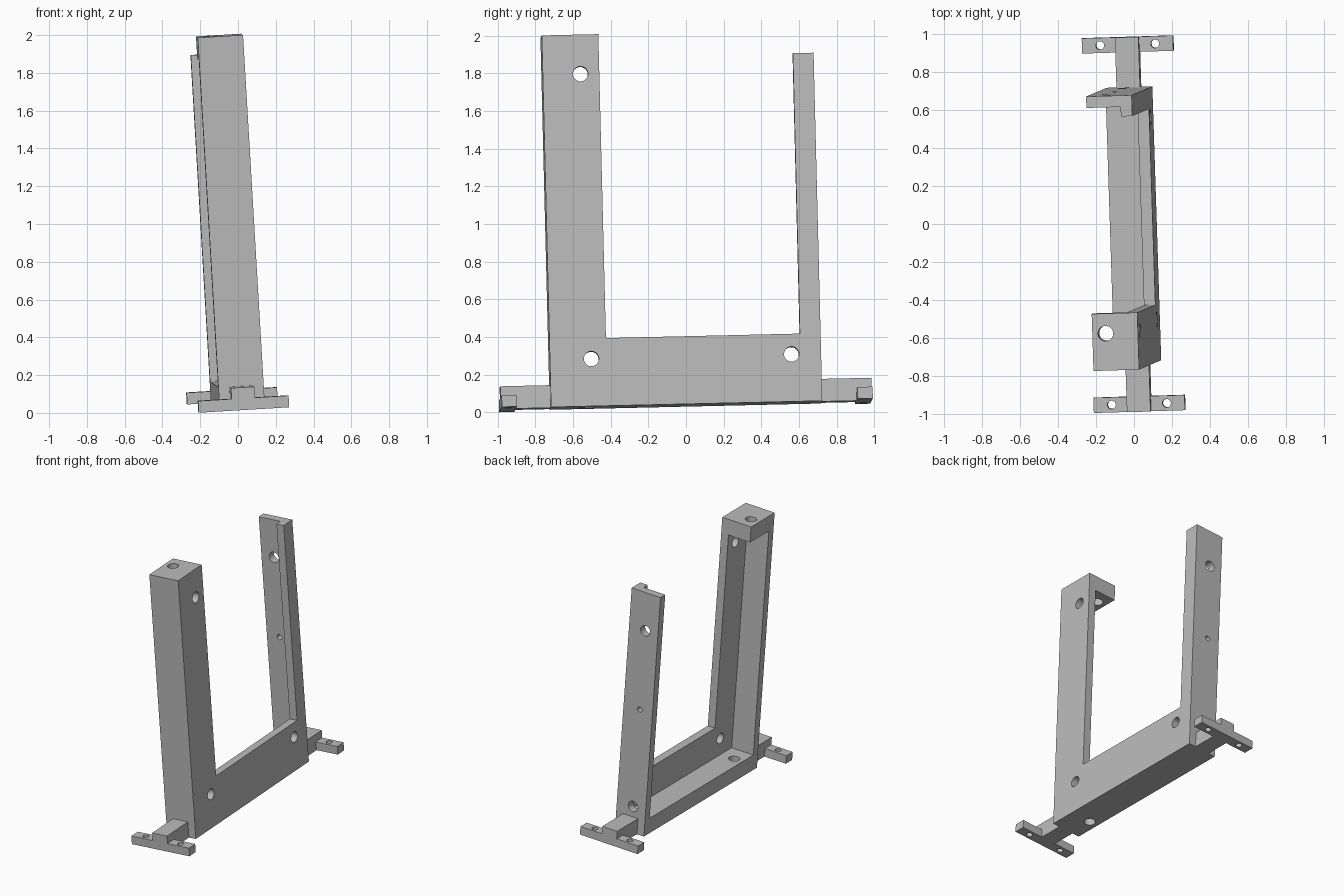
import bpy, bmesh
from math import pi
from mathutils import Matrix, Vector

cube = bpy.data.objects.get("Cube")
if cube:
    bpy.data.objects.remove(cube, do_unlink=True)

grey = bpy.data.materials.new("plain grey")
grey.use_nodes = True
COLOUR = (0.5, 0.5, 0.5, 1)
grey.diffuse_color = COLOUR
grey.node_tree.nodes["Principled BSDF"].inputs["Base Color"].default_value = COLOUR

# Slight lean of the whole bracket
up = Vector((-0.059, -0.025, 1)).normalized()
side = Vector((1, 0.031, 0.06))
side = (side - up * side.dot(up)).normalized()
back = up.cross(side)
lean = Matrix((side, back, up)).transposed().to_4x4()
lean.translation = (0, 0, 0.038)


def make(name, bm):
    bmesh.ops.recalc_face_normals(bm, faces=bm.faces)
    mesh = bpy.data.meshes.new(name)
    bm.to_mesh(mesh)
    bm.free()
    mesh.materials.append(grey)
    obj = bpy.data.objects.new(name, mesh)
    bpy.context.collection.objects.link(obj)
    return obj


def box(name, low, high):
    bm = bmesh.new()
    bmesh.ops.create_cube(bm, size=1)
    low, high = Vector(low), Vector(high)
    for v in bm.verts:
        v.co = (low + high) / 2 + v.co * (high - low)
    return make(name, bm)


def panel(name, outline, x0, x1):
    bm = bmesh.new()
    face = bm.faces.new([bm.verts.new((x0, y, z)) for y, z in outline])
    grown = bmesh.ops.extrude_face_region(bm, geom=[face])["geom"]
    moved = [g for g in grown if isinstance(g, bmesh.types.BMVert)]
    bmesh.ops.translate(bm, verts=moved, vec=(x1 - x0, 0, 0))
    return make(name, bm)


def drill(centre, radius, depth, axis="Z"):
    bm = bmesh.new()
    turn = {"X": Matrix.Rotation(pi / 2, 4, "Y"), "Y": Matrix.Rotation(pi / 2, 4, "X"),
            "Z": Matrix()}[axis]
    bmesh.ops.create_cone(bm, cap_ends=True, segments=32, radius1=radius, radius2=radius,
                          depth=depth, matrix=Matrix.Translation(centre) @ turn)
    tool = make("drill", bm)
    tool.hide_render = True
    return tool


def combine(base, tools, operation):
    for tool in tools:
        mod = base.modifiers.new(operation, "BOOLEAN")
        mod.operation, mod.object, mod.solver = operation, tool, "EXACT"
    bpy.context.view_layer.update()
    result = base.evaluated_get(bpy.context.evaluated_depsgraph_get())
    mesh = bpy.data.meshes.new_from_object(result)
    base.modifiers.clear()
    base.data = mesh
    for tool in tools:
        bpy.data.objects.remove(tool, do_unlink=True)
    # Merge the flat seams left by the joins
    bm = bmesh.new()
    bm.from_mesh(mesh)
    bmesh.ops.remove_doubles(bm, verts=bm.verts, dist=0.0001)
    bmesh.ops.dissolve_limit(bm, angle_limit=0.01, verts=bm.verts, edges=bm.edges)
    bm.to_mesh(mesh)
    bm.free()


W, L, T = 0.12, 0.72, 0.06            # half width, half length, wall thickness
TALL, SHORT, BASE = 1.976, 1.851, 0.12
END, SILL = 0.985, 0.36

# U-shaped side panel, with walls, floor and cap joined on
frame = panel("bracket_frame", [(-L, 0), (L, 0), (L, SHORT), (0.61, SHORT), (0.61, SILL),
                                (-0.42, SILL), (-0.42, TALL), (-L, TALL)], W - T, W)
combine(frame, [
    box("front_wall", (-W, -L, 0), (W, T - L, TALL)),
    box("back_wall", (-W, L - T, 0), (W, L, SHORT)),
    box("floor", (-W, -L, 0), (W, L, BASE)),
    box("top_cap", (-W, -L, TALL - BASE), (W, -0.42, TALL)),
], "UNION")

# Holes through the side panel, back wall, floor and cap
combine(frame,
        [drill((W, y, z), 0.04, 0.2, "X") for y, z in ((-0.52, 1.767), (-0.5, 0.252), (0.563, 0.252))]
        + [drill((-0.015, L, z), r, 0.2, "Y") for z, r in ((1.56, 0.04), (0.95, 0.02), (0.2, 0.04))]
        + [drill((-0.05, -0.525, z), 0.04, 0.3) for z in (0, TALL)],
        "DIFFERENCE")
frame.matrix_world = lean

# Mounting foot at each end: arm plus drilled crossbar
for name, s in (("front_foot", -1), ("back_foot", 1)):
    def span(a, b):
        return min(s * a, s * b), max(s * a, s * b)
    a0, a1 = span(L, END)
    c0, c1 = span(END - 0.08, END)
    foot = box(name, (-0.062, a0, 0), (0.062, a1, 0.12))
    combine(foot, [box("crossbar", (-0.24, c0, 0), (0.24, c1, 0.062))], "UNION")
    combine(foot, [drill((x, (c0 + c1) / 2, 0), 0.022, 0.3) for x in (-0.145, 0.145)], "DIFFERENCE")
    foot.matrix_world = lean

# Smooth hole walls with crisp edges
bpy.ops.object.select_all(action="DESELECT")
for name in ("bracket_frame", "front_foot", "back_foot"):
    obj = bpy.data.objects[name]
    obj.select_set(True)
    bpy.context.view_layer.objects.active = obj
bpy.ops.object.shade_smooth_by_angle()
